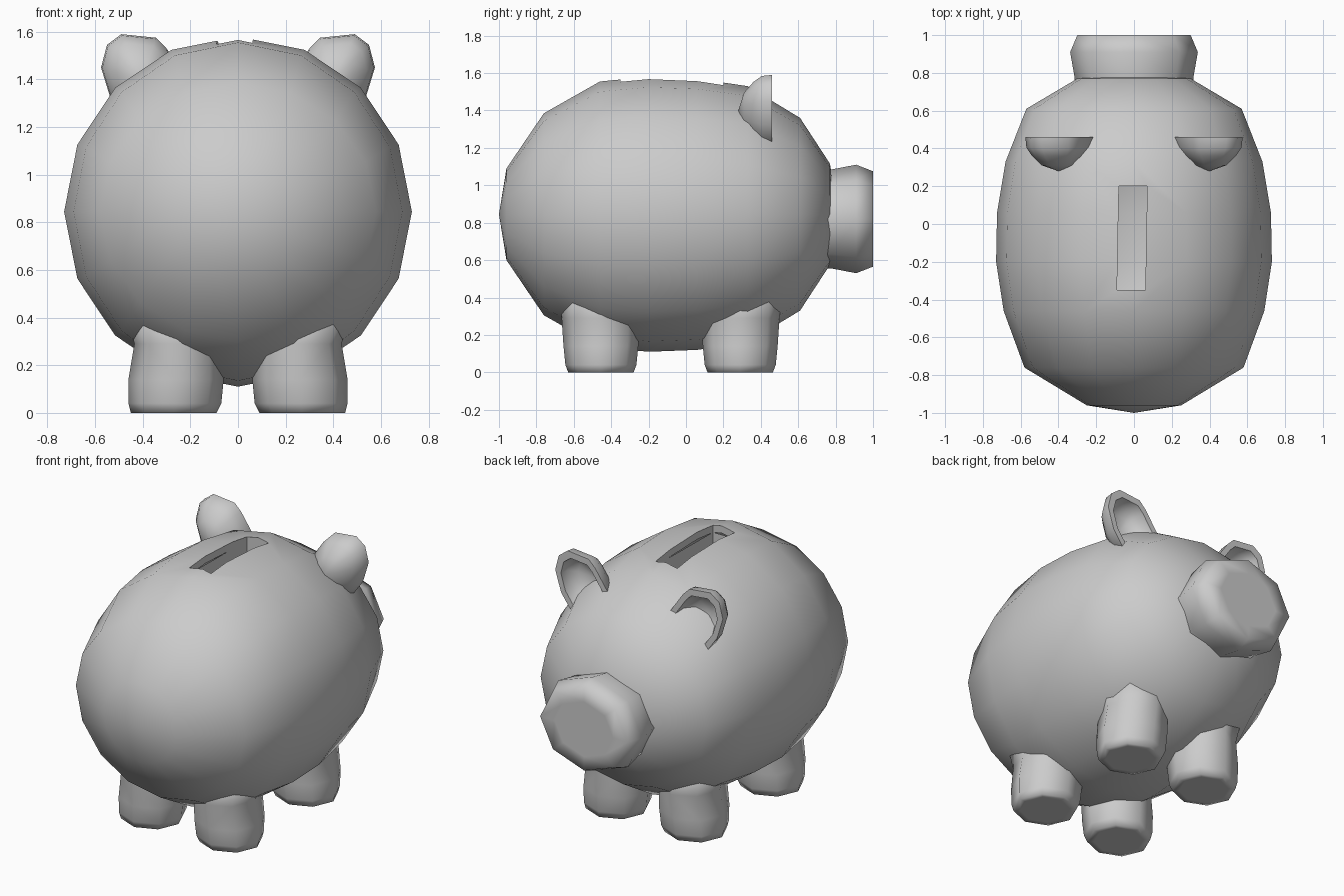
import bpy, bmesh
from math import sin, cos, tau

if "Cube" in bpy.data.objects:
    bpy.data.objects.remove(bpy.data.objects["Cube"])


def ellipse(n, cx, cy, rx, ry):
    return [(cx + rx * cos(tau * i / n), cy + ry * sin(tau * i / n)) for i in range(n)]


def loft(name, rings, smooth=True):
    """Skin a list of rings; a ring of one point closes the end to a tip."""
    bm = bmesh.new()
    vs = [[bm.verts.new(p) for p in r] for r in rings]
    for a, b in zip(vs, vs[1:]):
        n = max(len(a), len(b))
        for i in range(n):
            j = (i + 1) % n
            if len(a) == 1:
                bm.faces.new((a[0], b[i], b[j]))
            elif len(b) == 1:
                bm.faces.new((a[i], a[j], b[0]))
            else:
                bm.faces.new((a[i], a[j], b[j], b[i]))
    bmesh.ops.recalc_face_normals(bm, faces=bm.faces)
    for f in bm.faces:
        f.smooth = smooth
    me = bpy.data.meshes.new(name)
    bm.to_mesh(me)
    bm.free()
    ob = bpy.data.objects.new(name, me)
    bpy.context.collection.objects.link(ob)
    return ob


def along_y(y, outline):
    return [(x, y, z) for x, z in outline]


def mirror_x(ob):
    m = ob.modifiers.new("mirror", 'MIRROR')
    m.use_axis = (True, False, False)
    m.use_clip = False
    m.use_mirror_merge = False


# body: hollow 16-sided egg along y
CZ = 0.845
profile = [(-0.96, 0.25, 0.245), (-0.76, 0.58, 0.54), (-0.46, 0.69, 0.71),
           (-0.2, 0.73, 0.735), (0.06, 0.725, 0.725), (0.33, 0.68, 0.685),
           (0.61, 0.57, 0.515), (0.77, 0.30, 0.27)]
rings = [[(0, -1.0, CZ)]]
rings += [along_y(y, ellipse(16, 0, CZ, rx, rz)) for y, rx, rz in profile]
rings += [[(0, 0.81, CZ)]]
body = loft("body", rings)
shell = body.modifiers.new("shell", 'SOLIDIFY')
shell.thickness = 0.045
shell.offset = -1

# coin slot: cut through the top, with walls reaching inside
slot = [(-0.09, -0.35), (0.06, -0.35), (0.07, 0.2), (-0.08, 0.2)]


def slot_ring(z):
    return [(x, y, z) for x, y in slot]


cutter = loft("slot_cutter", [[(-0.01, -0.07, 1.3)], slot_ring(1.3), slot_ring(1.75),
                              [(-0.01, -0.07, 1.75)]], False)
cutter.hide_render = True
cutter.hide_viewport = True
cut = body.modifiers.new("slot", 'BOOLEAN')
cut.operation = 'DIFFERENCE'
cut.solver = 'EXACT'
cut.object = cutter
walls = loft("slot_walls", [slot_ring(1.38), slot_ring(1.51)], False)
walls.data.flip_normals()

# snout: 8-sided drum with a softened flat face
snout = [(0.70, 0.31, 0.265), (0.78, 0.315, 0.265), (0.91, 0.338, 0.29),
         (1.0, 0.30, 0.255), (1.0, 0.2, 0.17)]
loft("snout", [along_y(y, ellipse(8, 0, 0.82, rx, rz)) for y, rx, rz in snout]
     + [[(0, 1.0, 0.82)]])

# legs: stubby, 8-sided, flaring slightly into the belly
leg = [(0, 0.27, 0.14, 0.14), (0, 0.27, 0.18, 0.175), (0.04, 0.265, 0.195, 0.19),
       (0.14, 0.26, 0.2, 0.2), (0.29, 0.25, 0.185, 0.21), (0.42, 0.27, 0.2, 0.22)]
for name, y in (("front_leg", -0.455), ("back_leg", 0.29)):
    rings = [[(0.27, y, 0)]]
    for z, cx, rx, ry in leg:
        rings.append([(px, py, z) for px, py in ellipse(8, cx, y, rx, ry)])
    rings.append([(0.27, y, 0.45)])
    mirror_x(loft(name, rings))

# ears: scooped half bowls opening towards the snout
ear = [(0.30, 1.53), (0.345, 1.575), (0.49, 1.59), (0.55, 1.545), (0.575, 1.45),
       (0.535, 1.32), (0.47, 1.23), (0.39, 1.2), (0.26, 1.27), (0.21, 1.40)]
EX, EZ = 0.40, 1.40


def ear_ring(y, s):
    return along_y(y, [(EX + (x - EX) * s, EZ + (z - EZ) * s) for x, z in ear])


bowl = [(0.31, 0.5), (0.36, 0.8), (0.405, 0.97), (0.46, 1.0),
        (0.46, 0.78), (0.41, 0.74), (0.36, 0.5)]
mirror_x(loft("ear", [[(EX, 0.28, EZ)]] + [ear_ring(y, s) for y, s in bowl]
              + [[(EX, 0.335, EZ)]]))

# keep rims crisp while the rest stays smooth
for ob in bpy.context.scene.objects:
    ob.select_set(ob.name.split(".")[0] == "ear")
    if ob.select_get():
        bpy.context.view_layer.objects.active = ob
bpy.ops.object.shade_smooth_by_angle(angle=1.0)
